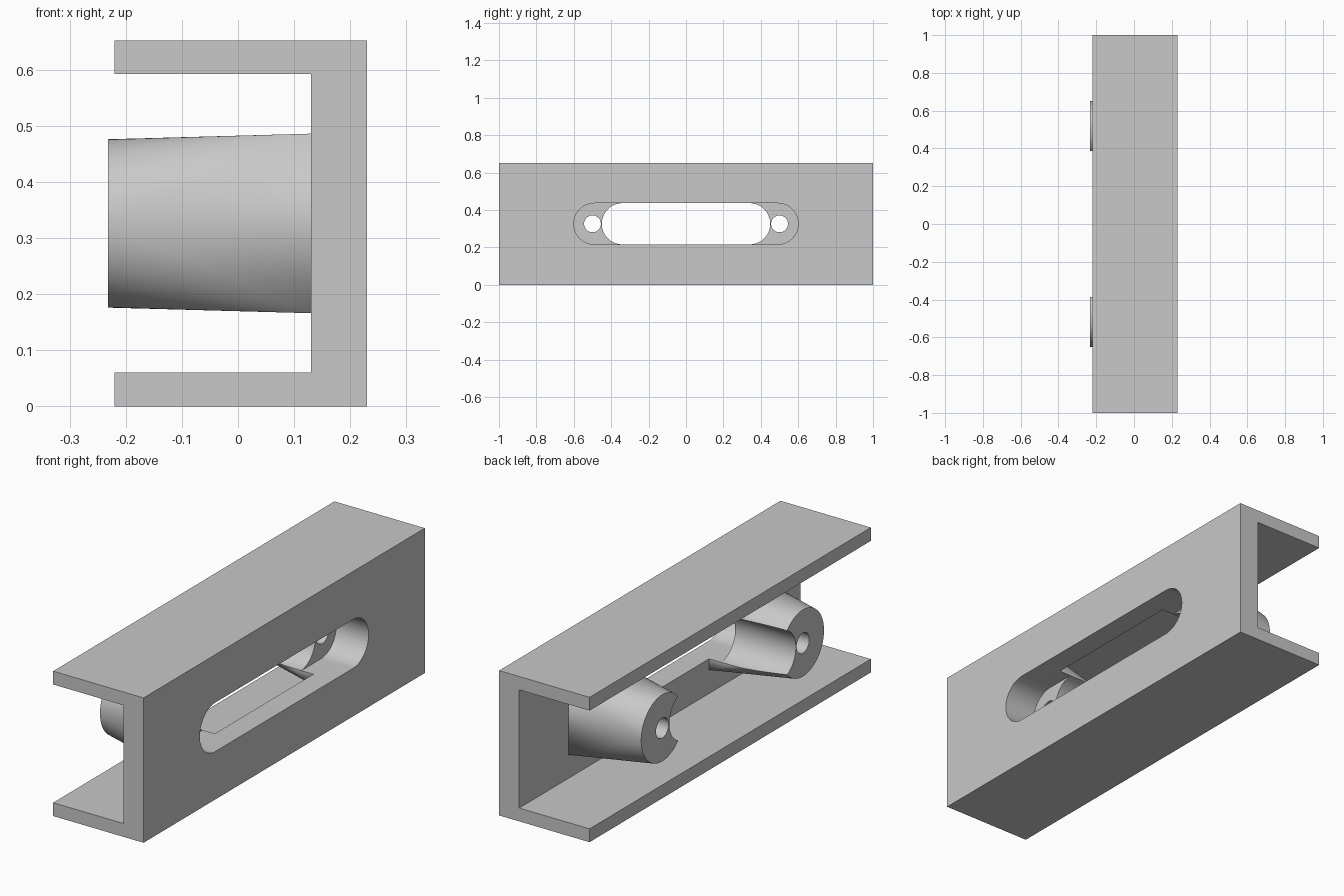
import bpy, bmesh, math
from mathutils import Vector

if "Cube" in bpy.data.objects:
    bpy.data.objects.remove(bpy.data.objects["Cube"])

HEIGHT = 0.652
MID_Z = HEIGHT / 2
WEB_BACK, WEB_FACE = 0.13, 0.23
FLANGE_X, BOSS_X = -0.22, -0.232
FLOOR_X = 0.07
BOSS_Y, BOSS_R = 0.5, 0.15

grey = bpy.data.materials.new("plain grey")
grey.use_nodes = True
grey.diffuse_color = (0.58, 0.58, 0.58, 1)
grey.node_tree.nodes["Principled BSDF"].inputs["Base Color"].default_value = grey.diffuse_color


def finish(name, bm):
    bmesh.ops.recalc_face_normals(bm, faces=bm.faces)
    mesh = bpy.data.meshes.new(name)
    bm.to_mesh(mesh)
    bm.free()
    mesh.materials.append(grey)
    obj = bpy.data.objects.new(name, mesh)
    bpy.context.collection.objects.link(obj)
    return obj


def prism(name, outline, start, offset):
    """Extrude a closed outline of points by an offset."""
    bm = bmesh.new()
    face = bm.faces.new([bm.verts.new(Vector(p) + Vector(start)) for p in outline])
    ext = bmesh.ops.extrude_face_region(bm, geom=[face])
    moved = [v for v in ext["geom"] if isinstance(v, bmesh.types.BMVert)]
    bmesh.ops.translate(bm, verts=moved, vec=offset)
    return finish(name, bm)


def stadium(name, y_center, half_length, radius, x0, x1, steps=32):
    """Round-ended cutter running along x."""
    outline = []
    for side in (1, -1):
        for i in range(steps + 1):
            a = side * math.pi / 2 - math.pi / 2 - math.pi / 2 + math.pi * i / steps
            if side == -1:
                a = math.pi / 2 + math.pi * i / steps
            else:
                a = -math.pi / 2 + math.pi * i / steps
            outline.append((0, side * (half_length - radius) + radius * math.cos(a),
                            radius * math.sin(a)))
    if half_length == radius:
        outline = outline[:steps] + outline[steps + 1:-1]
    return prism(name, outline, (x0, y_center, MID_Z), (x1 - x0, 0, 0))


def boss(name, side, steps=16):
    """Loft from a rectangle on the web to a round tip."""
    bm = bmesh.new()
    y0 = side * BOSS_Y
    n = steps * 4
    ring = []
    for i in range(n):
        a = 2 * math.pi * i / n
        ring.append(bm.verts.new((BOSS_X, y0 + BOSS_R * math.cos(a), MID_Z + BOSS_R * math.sin(a))))
    corners = [bm.verts.new((WEB_BACK, y0 + 0.15 * sy, MID_Z + 0.16 * sz))
               for sy, sz in ((1, 1), (-1, 1), (-1, -1), (1, -1))]
    for q in range(4):
        for i in range(q * steps, (q + 1) * steps):
            bm.faces.new((ring[i], ring[(i + 1) % n], corners[q]))
        bm.faces.new((ring[(q + 1) * steps % n], corners[(q + 1) % 4], corners[q]))
    bm.faces.new(ring)
    bm.faces.new(corners)
    return finish(name, bm)


def cut(obj, cutters):
    for c in cutters:
        mod = obj.modifiers.new("cut", "BOOLEAN")
        mod.operation = "DIFFERENCE"
        mod.solver = "EXACT"
        mod.object = c
    graph = bpy.context.evaluated_depsgraph_get()
    mesh = bpy.data.meshes.new_from_object(obj.evaluated_get(graph))
    obj.modifiers.clear()
    obj.data = mesh


# Channel section extruded along its length
section = [(FLANGE_X, 0), (WEB_FACE, 0), (WEB_FACE, HEIGHT), (FLANGE_X, HEIGHT),
           (FLANGE_X, HEIGHT - 0.06), (WEB_BACK, HEIGHT - 0.06), (WEB_BACK, 0.06), (FLANGE_X, 0.06)]
channel = prism("channel", [(x, 0, z) for x, z in section], (0, -1, 0), (0, 2, 0))

# Cutters: wide recess, narrower through slot, screw holes
recess = stadium("recess_cutter", 0, 0.6, 0.11, FLOOR_X, 0.3)
slot = stadium("slot_cutter", 0, 0.45, 0.11, -0.3, 0.32)
holes = {s: stadium("hole_cutter", s * BOSS_Y, 0.045, 0.045, -0.31, 0.1) for s in (1, -1)}

cut(channel, [recess])
parts = [channel]

# Pair of tapered screw bosses behind the slot ends
for s, name in ((1, "rear_boss"), (-1, "front_boss")):
    part = boss(name, s)
    cut(part, [recess, slot, holes[s]])
    parts.append(part)

for helper in (recess, slot, *holes.values()):
    bpy.data.objects.remove(helper)

# Smooth rounded surfaces, keep edges crisp
bpy.ops.object.select_all(action="DESELECT")
for p in parts:
    p.select_set(True)
bpy.context.view_layer.objects.active = channel
bpy.ops.object.shade_smooth_by_angle(angle=math.radians(30))
